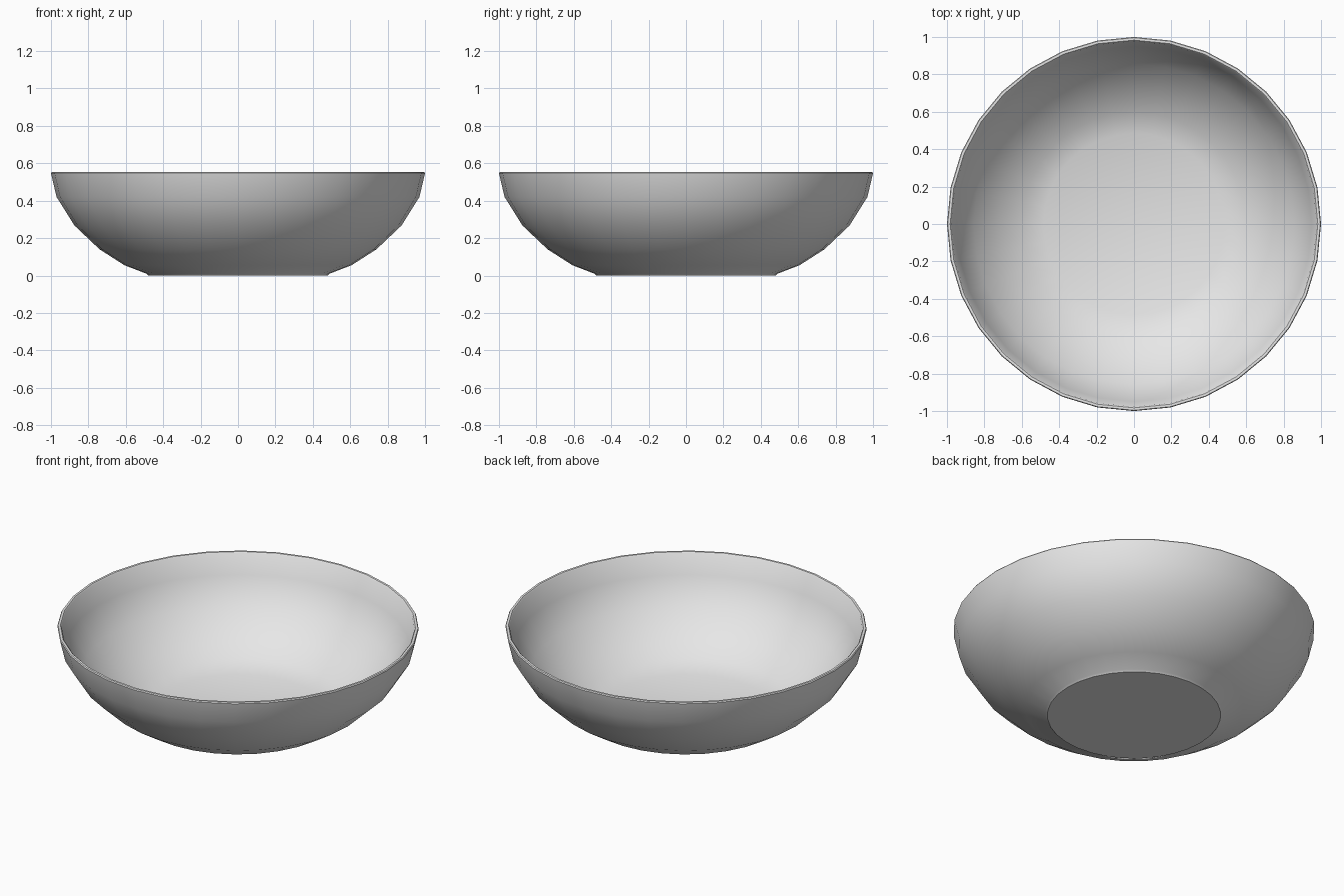
import bpy
import bmesh
import math

cube = bpy.data.objects.get("Cube")
if cube:
    bpy.data.objects.remove(cube, do_unlink=True)

SEGMENTS = 32


def make_material(name, color):
    mat = bpy.data.materials.new(name)
    mat.use_nodes = True
    mat.diffuse_color = color
    mat.node_tree.nodes["Principled BSDF"].inputs["Base Color"].default_value = color
    return mat


def lathe(name, profile, material):
    """Spin an (r, z) profile once around the z axis."""
    bm = bmesh.new()
    verts = [bm.verts.new((r, 0, z)) for r, z in profile]
    edges = [bm.edges.new(pair) for pair in zip(verts, verts[1:])]
    bmesh.ops.spin(bm, geom=verts + edges, cent=(0, 0, 0), axis=(0, 0, 1),
                   angle=math.tau, steps=SEGMENTS)
    bmesh.ops.remove_doubles(bm, verts=bm.verts, dist=0.0005)
    bmesh.ops.recalc_face_normals(bm, faces=bm.faces)
    mesh = bpy.data.meshes.new(name)
    bm.to_mesh(mesh)
    bm.free()
    mesh.materials.append(material)
    obj = bpy.data.objects.new(name, mesh)
    bpy.context.collection.objects.link(obj)
    return obj


# Closed section: flat foot, outer wall, thin rim, inner wall, floor
foot = [(0, 0), (0.48, 0), (0.49, 0.01)]
outer_wall = [(0.607, 0.055), (0.74, 0.14), (0.874, 0.267), (0.97, 0.42)]
rim = [(1.0, 0.547), (0.996, 0.553), (0.983, 0.553), (0.977, 0.547)]
inner_wall = [(0.95, 0.427), (0.857, 0.28), (0.728, 0.157), (0.6, 0.076)]
floor = [(0.485, 0.035), (0, 0.03)]

light_grey = make_material("light grey", (0.8, 0.8, 0.8, 1))
bowl = lathe("bowl", foot + outer_wall + rim + inner_wall + floor, light_grey)

# Smooth walls, crisp foot and rim
bpy.ops.object.select_all(action="DESELECT")
bowl.select_set(True)
bpy.context.view_layer.objects.active = bowl
bpy.ops.object.shade_smooth_by_angle(angle=math.radians(35))
